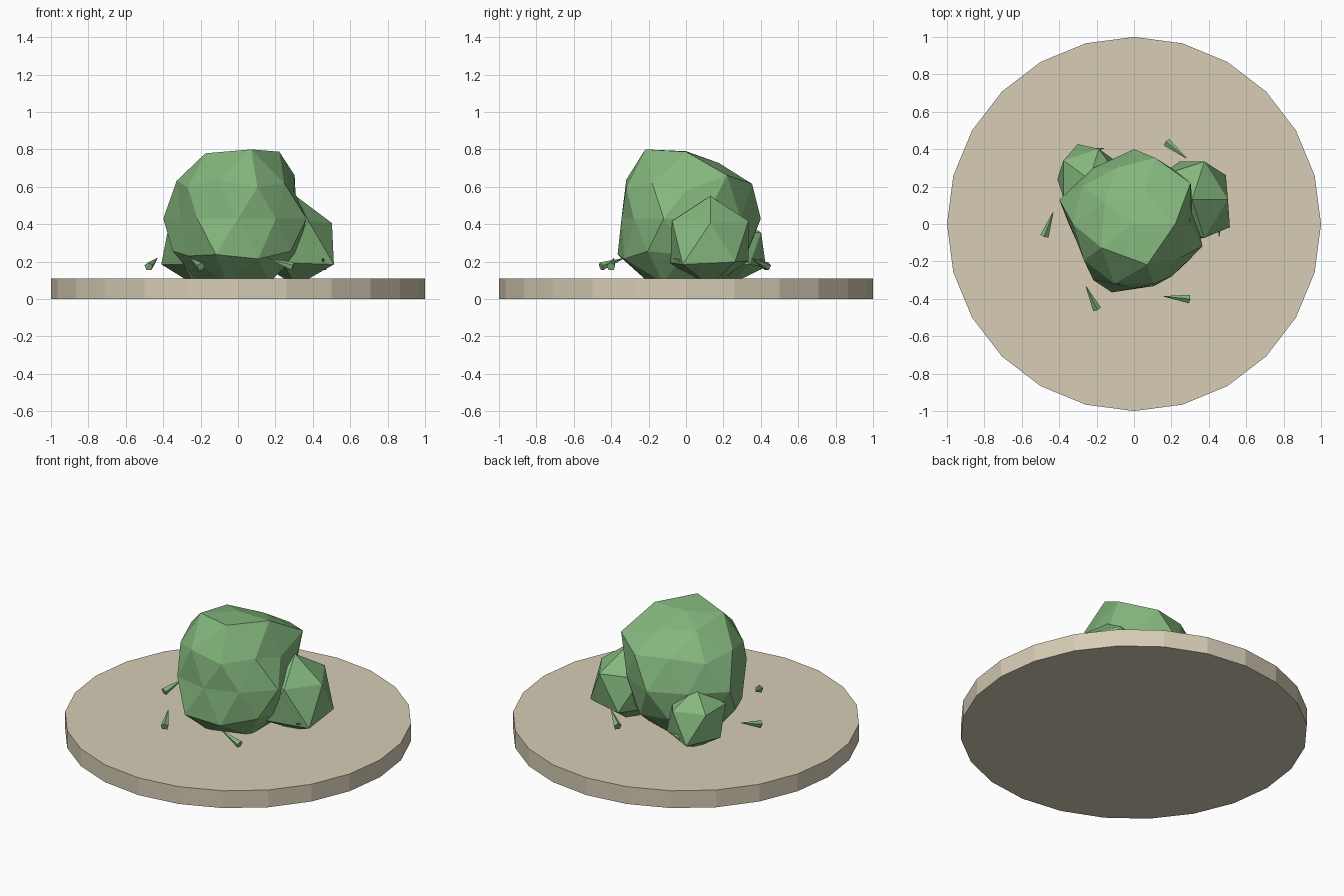
import bpy, bmesh
from math import atan2, cos, sin, radians, degrees
from mathutils import Vector, Matrix

cube = bpy.data.objects.get("Cube")
if cube:
    bpy.data.objects.remove(cube, do_unlink=True)


def material(name, rgb):
    mat = bpy.data.materials.new(name)
    mat.use_nodes = True
    mat.diffuse_color = (*rgb, 1)
    mat.node_tree.nodes["Principled BSDF"].inputs["Base Color"].default_value = (*rgb, 1)
    return mat


green = material("leaf green", (0.23, 0.47, 0.205))
sand = material("pale sand", (0.68, 0.61, 0.47))


def finish(name, bm, mat, location):
    mesh = bpy.data.meshes.new(name)
    bm.to_mesh(mesh)
    bm.free()
    mesh.materials.append(mat)
    obj = bpy.data.objects.new(name, mesh)
    obj.location = location
    bpy.context.collection.objects.link(obj)
    return obj


def clump(name, location, subdivisions, rings, pole_radius):
    """Faceted ball; each ring is (height, first azimuth, radii around it)."""
    bm = bmesh.new()
    bmesh.ops.create_icosphere(bm, subdivisions=subdivisions, radius=1)
    for v in bm.verts:
        d = v.co.normalized()
        radius = pole_radius
        if abs(d.z) < 0.95:
            _, start, radii = min(rings, key=lambda ring: abs(ring[0] - d.z))
            step = 360 / len(radii)
            radius = radii[round((degrees(atan2(d.y, d.x)) - start) / step) % len(radii)]
        v.co = d * radius
    return finish(name, bm, green, location)


# Round base plate
bm = bmesh.new()
bmesh.ops.create_cone(bm, cap_ends=True, segments=24, radius1=1, radius2=1, depth=0.11)
finish("base_plate", bm, sand, (0, 0, 0.055))

# Large bush body
clump("main_bush", (0, 0, 0.43), 2, [
    (0.851, 0, [0.42, 0.35, 0.37, 0.41, 0.435]),
    (0.526, 36, [0.44, 0.37, 0.385, 0.395, 0.36]),
    (0.447, 0, [0.335, 0.415, 0.38, 0.37, 0.375]),
    (0, 18, [0.33, 0.36, 0.4, 0.37, 0.42, 0.32, 0.37, 0.345, 0.345, 0.385]),
    (-0.447, 36, [0.36, 0.39, 0.39, 0.43, 0.39]),
    (-0.526, 0, [0.37, 0.39, 0.38, 0.38, 0.41]),
    (-0.851, 36, [0.4] * 5),
], 0.36)

# Two smaller clumps beside it
clump("left_clump", (0.31, 0.13, 0.31), 1, [
    (0.447, 0, [0.215, 0.24, 0.24, 0.24, 0.24]),
    (-0.447, 36, [0.25, 0.24, 0.24, 0.26, 0.28]),
], 0.24)
clump("right_back_clump", (-0.24, 0.24, 0.27), 1, [
    (0.447, 0, [0.19] * 5),
    (-0.447, 36, [0.19, 0.22, 0.19, 0.19, 0.19]),
], 0.19)

# Ring of small pointed leaves, each heading its own way and tilted up
for i, heading in enumerate((-90, -39, 9, 70, 116, 174)):
    around, turn = radians(60 * i), radians(heading)
    tip = Vector((cos(turn), sin(turn), 0.33))
    bm = bmesh.new()
    bmesh.ops.create_cone(bm, cap_ends=True, segments=5, radius1=0.024, radius2=0.002,
                          depth=0.14, matrix=tip.to_track_quat("Z", "Y").to_matrix().to_4x4())
    finish(f"leaf_{i + 1}", bm, green, (0.455 * cos(around), 0.455 * sin(around), 0.195))
